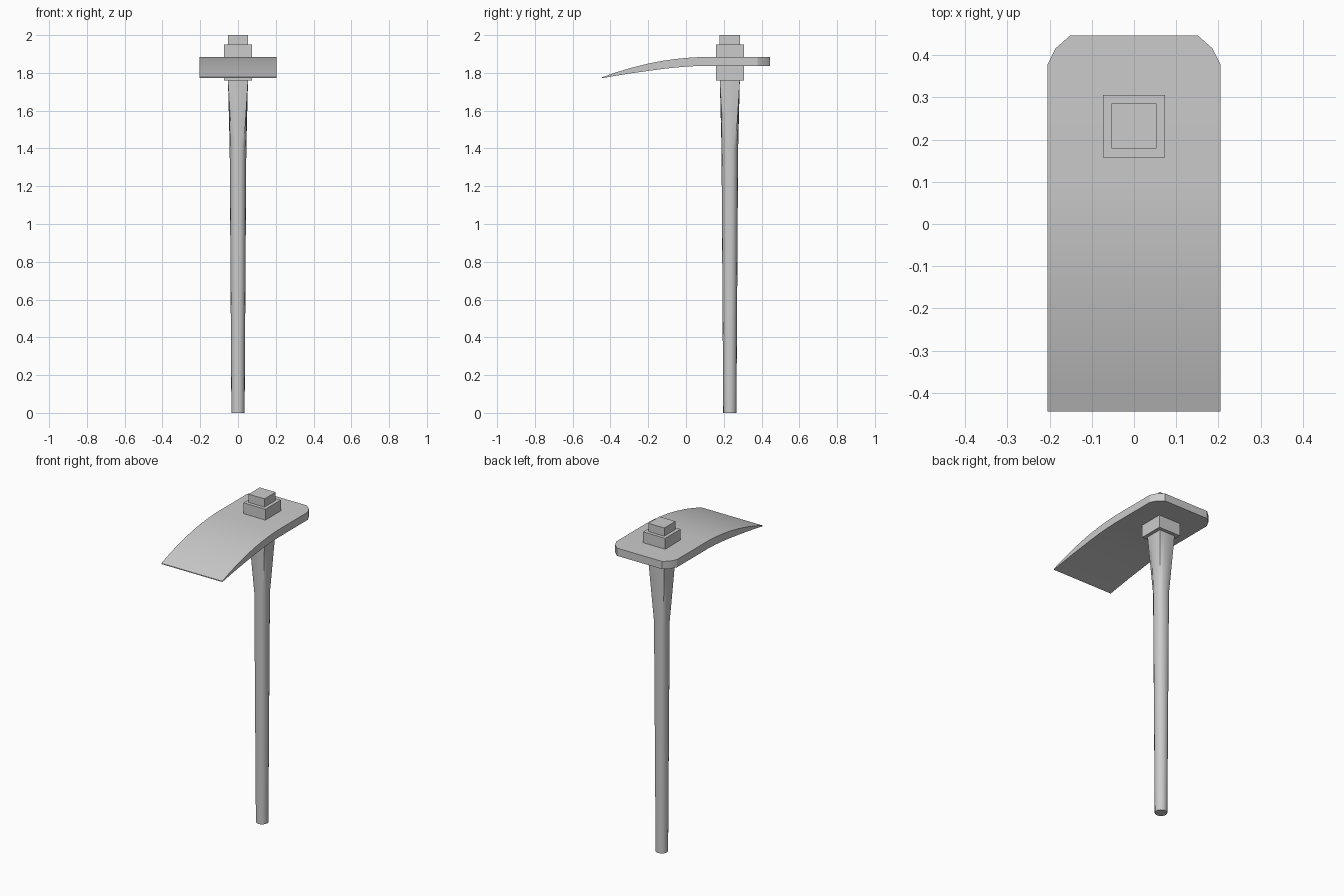
import bpy, bmesh, math

if "Cube" in bpy.data.objects:
    bpy.data.objects.remove(bpy.data.objects["Cube"])

CY = 0.232  # handle axis position along y


def loft(name, rings, smooth=None):
    """Skin a list of equal-length vertex rings and cap both ends."""
    bm = bmesh.new()
    rows = [[bm.verts.new(p) for p in ring] for ring in rings]
    n = len(rows[0])
    for a, b in zip(rows, rows[1:]):
        for i in range(n):
            j = (i + 1) % n
            bm.faces.new((a[i], a[j], b[j], b[i]))
    bm.faces.new(rows[0])
    bm.faces.new(rows[-1])
    bmesh.ops.recalc_face_normals(bm, faces=bm.faces)
    me = bpy.data.meshes.new(name)
    bm.to_mesh(me)
    bm.free()
    ob = bpy.data.objects.new(name, me)
    bpy.context.collection.objects.link(ob)
    if smooth:
        bpy.ops.object.select_all(action='DESELECT')
        ob.select_set(True)
        bpy.context.view_layer.objects.active = ob
        bpy.ops.object.shade_smooth_by_angle(angle=math.radians(smooth))
    return ob


def shaft_ring(z, r, squareness, n=16):
    """Circle (0) to square (1) cross-section, corners kept on vertices."""
    pts = []
    for i in range(n):
        a = 2 * math.pi * i / n
        c, s = math.cos(a), math.sin(a)
        k = r * (1 + squareness * (1 / max(abs(c), abs(s)) - 1))
        pts.append((k * c, CY + k * s, z))
    return pts


# Handle: round grip that turns square towards the head
loft("handle", [shaft_ring(*p) for p in [
    (0.0, 0.035, 0), (1.4, 0.044, 0), (1.76, 0.053, 1), (2.0, 0.0535, 1)]], 25)

# Blade: (y, half width, bottom z, top z) from cutting edge to rounded back
blade = [
    (-0.444, 0.205, 1.772, 1.777), (-0.37, 0.205, 1.785, 1.803),
    (-0.29, 0.205, 1.798, 1.827), (-0.21, 0.205, 1.809, 1.847),
    (-0.13, 0.205, 1.820, 1.863), (-0.06, 0.205, 1.828, 1.873),
    (0.01, 0.205, 1.834, 1.880), (0.08, 0.205, 1.837, 1.884),
    (0.378, 0.205, 1.837, 1.884), (0.416, 0.186, 1.837, 1.884),
    (0.446, 0.152, 1.837, 1.884)]
loft("blade", [[(-w, y, lo), (w, y, lo), (w, y, hi), (-w, y, hi)]
               for y, w, lo, hi in blade], 25)

# Collar: square socket around the handle, through the blade
C = 0.074
loft("collar", [[(-C, CY - C, z), (C, CY - C, z), (C, CY + C, z), (-C, CY + C, z)]
                for z in (1.76, 1.95)])
